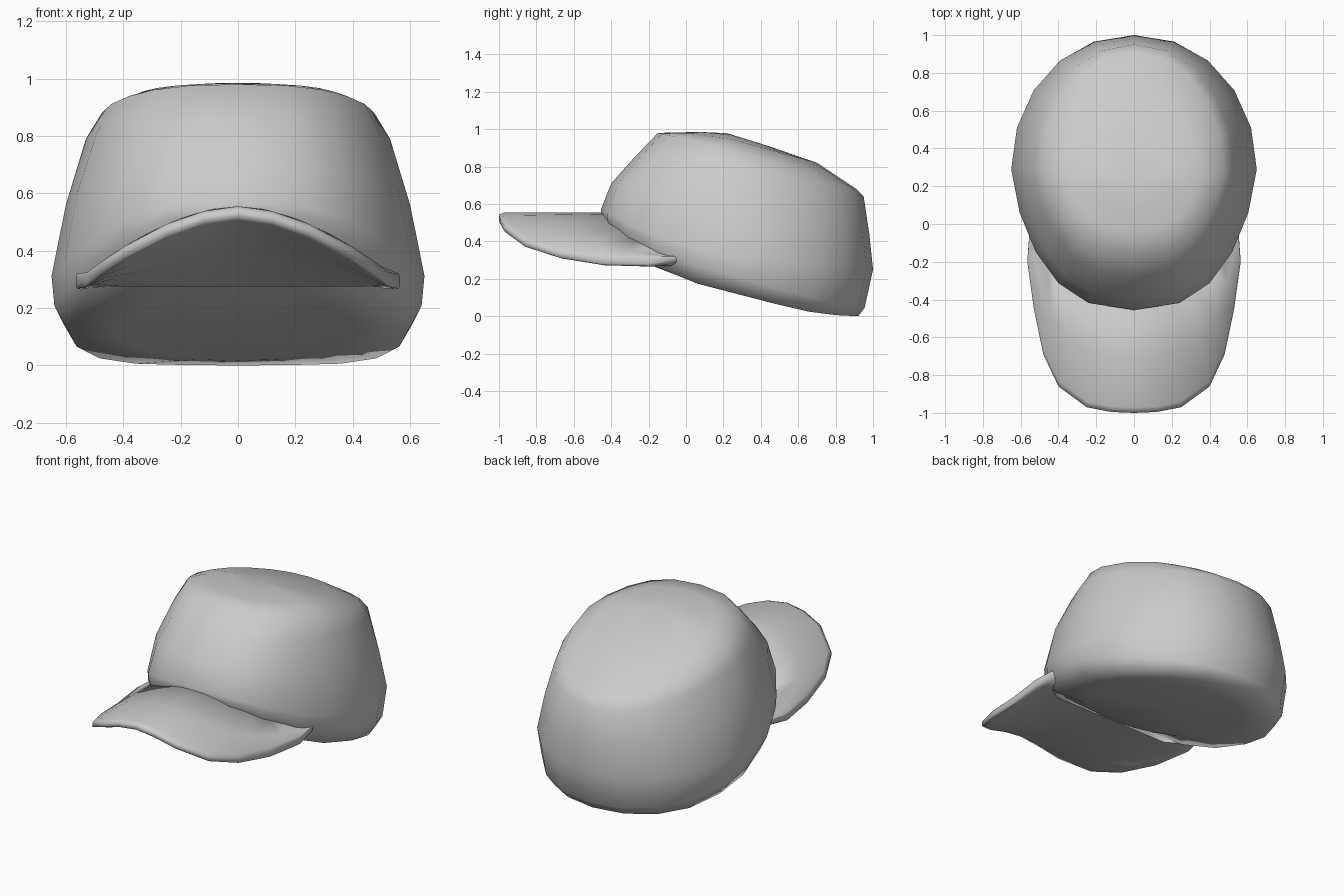
import bpy, bmesh, math

if "Cube" in bpy.data.objects:
    bpy.data.objects.remove(bpy.data.objects["Cube"])

SEG = 20


def interp(profile, y):
    # piecewise-linear height along a side profile
    if y <= profile[0][0]:
        return profile[0][1]
    for (a, za), (b, zb) in zip(profile, profile[1:]):
        if y <= b:
            return za + (zb - za) * (y - a) / (b - a)
    return profile[-1][1]


def loft(name, loops, closed, cap_points=(None, None), wrap=False):
    # skin a stack of equal-length loops, optionally fanning the ends to a point
    bm = bmesh.new()
    rows = [[bm.verts.new(p) for p in loop] for loop in loops]
    n = len(rows[0])
    pairs = list(zip(rows, rows[1:]))
    if wrap:
        pairs.append((rows[-1], rows[0]))
    for a, b in pairs:
        for i in range(n if closed else n - 1):
            j = (i + 1) % n
            bm.faces.new((a[i], a[j], b[j], b[i]))
    for row, point in zip((rows[0], rows[-1]), cap_points):
        if point:
            c = bm.verts.new(point)
            for i in range(n):
                bm.faces.new((row[i], row[(i + 1) % n], c))
    if wrap:
        for k in (0, -1):
            bm.faces.new([r[k] for r in rows])
    bmesh.ops.recalc_face_normals(bm, faces=bm.faces)
    mesh = bpy.data.meshes.new(name)
    bm.to_mesh(mesh)
    bm.free()
    obj = bpy.data.objects.new(name, mesh)
    bpy.context.collection.objects.link(obj)
    bpy.ops.object.select_all(action='DESELECT')
    obj.select_set(True)
    bpy.context.view_layer.objects.active = obj
    bpy.ops.object.shade_smooth_by_angle(angle=math.radians(80))
    return obj


def ring(width, front, mid, back, profile):
    # egg-shaped ring, slightly fuller towards the front
    pts = []
    for i in range(SEG):
        a = math.tau * i / SEG
        c, s = math.cos(a), math.sin(a)
        power = 0.82 if s < 0 else 0.95
        x = width * math.copysign(abs(c) ** power, c)
        if s < 0:
            x *= 1 - 0.1 * abs(s * c)
        y = mid + s * ((back - mid) if s > 0 else (mid - front))
        pts.append((x, y, interp(profile, y)))
    return pts


# Crown: closed underside, rolled rim, leaning walls and sloping top
crown_rings = [
    ring(0.42, -0.22, 0.28, 0.74, [(-0.22, 0.285), (0, 0.20), (0.5, 0.068), (0.74, 0.016)]),
    ring(0.59, -0.43, 0.28, 0.92, [(-0.43, 0.48), (-0.2, 0.285), (0, 0.19),
                                   (0.5, 0.06), (0.72, 0.01), (0.92, 0.0)]),
    ring(0.64, -0.455, 0.28, 0.955, [(-0.455, 0.54), (-0.25, 0.41), (-0.05, 0.30),
                                     (0.5, 0.145), (0.8, 0.07), (0.955, 0.045)]),
    ring(0.65, -0.455, 0.29, 1.0, [(-0.455, 0.57), (-0.2, 0.44), (0, 0.37),
                                   (0.3, 0.31), (1.0, 0.25)]),
    ring(0.60, -0.40, 0.28, 0.98, [(-0.40, 0.71), (0.28, 0.56), (0.98, 0.44)]),
    ring(0.53, -0.28, 0.28, 0.95, [(-0.28, 0.845), (0.28, 0.79), (0.95, 0.64)]),
    ring(0.475, -0.15, 0.28, 0.91, [(-0.15, 0.98), (0.28, 0.88), (0.6, 0.80), (0.91, 0.68)]),
    ring(0.35, -0.03, 0.25, 0.70, [(-0.03, 0.983), (0.25, 0.945), (0.70, 0.82)]),
    ring(0.18, 0.08, 0.24, 0.44, [(0.08, 0.985), (0.24, 0.97), (0.44, 0.91)]),
]
loft("crown", crown_rings, True, ((0, 0.27, 0.128), (0, 0.22, 0.978)))

# Visor: arched plate in front of the crown, its underside sloping back to the crown base
outer = [(0, -1.0), (0.12, -0.995), (0.25, -0.97), (0.40, -0.86), (0.48, -0.69),
         (0.53, -0.45), (0.565, -0.2), (0.555, -0.06), (0.51, 0.02)]
inner = [(0, -0.42), (0.08, -0.415), (0.16, -0.40), (0.30, -0.34), (0.40, -0.25),
         (0.46, -0.17), (0.49, -0.1), (0.50, -0.03), (0.48, 0.03)]
base = [(x, max(y, -0.21)) for x, y in inner]


def both_sides(half):
    return [(-x, y) for x, y in half[:0:-1]] + half


def visor_row(t, drop, start=inner, flat=0.0):
    row = []
    for (xi, yi), (xo, yo) in zip(both_sides(start), both_sides(outer)):
        x, y = xi + (xo - xi) * t, yi + (yo - yi) * t
        arch = min(0.265 * (abs(x) / 0.57) ** 1.75, 0.235)
        # the rear corners thin out and tuck into the crown
        lift = 0.07 * max(0.0, min(1.0, (y + 0.1) / 0.1))
        z = 0.555 - arch - drop + min(lift, drop)
        low = min(z, 0.28 - 0.35 * max(0, y + 0.21)) + max(0, lift) if y > -0.1 else min(z, 0.275)
        row.append((x, y, z + (low - z) * flat))
    return row


loft("visor", [visor_row(0, -0.005), visor_row(0.5, 0.0), visor_row(0.95, 0.0),
               visor_row(1.0, 0.012), visor_row(1.0, 0.04), visor_row(0.95, 0.052),
               visor_row(0.75, 0.055, base, 0.25), visor_row(0.5, 0.055, base, 0.55),
               visor_row(0, 0.06, base, 1.0)], False, wrap=True)
